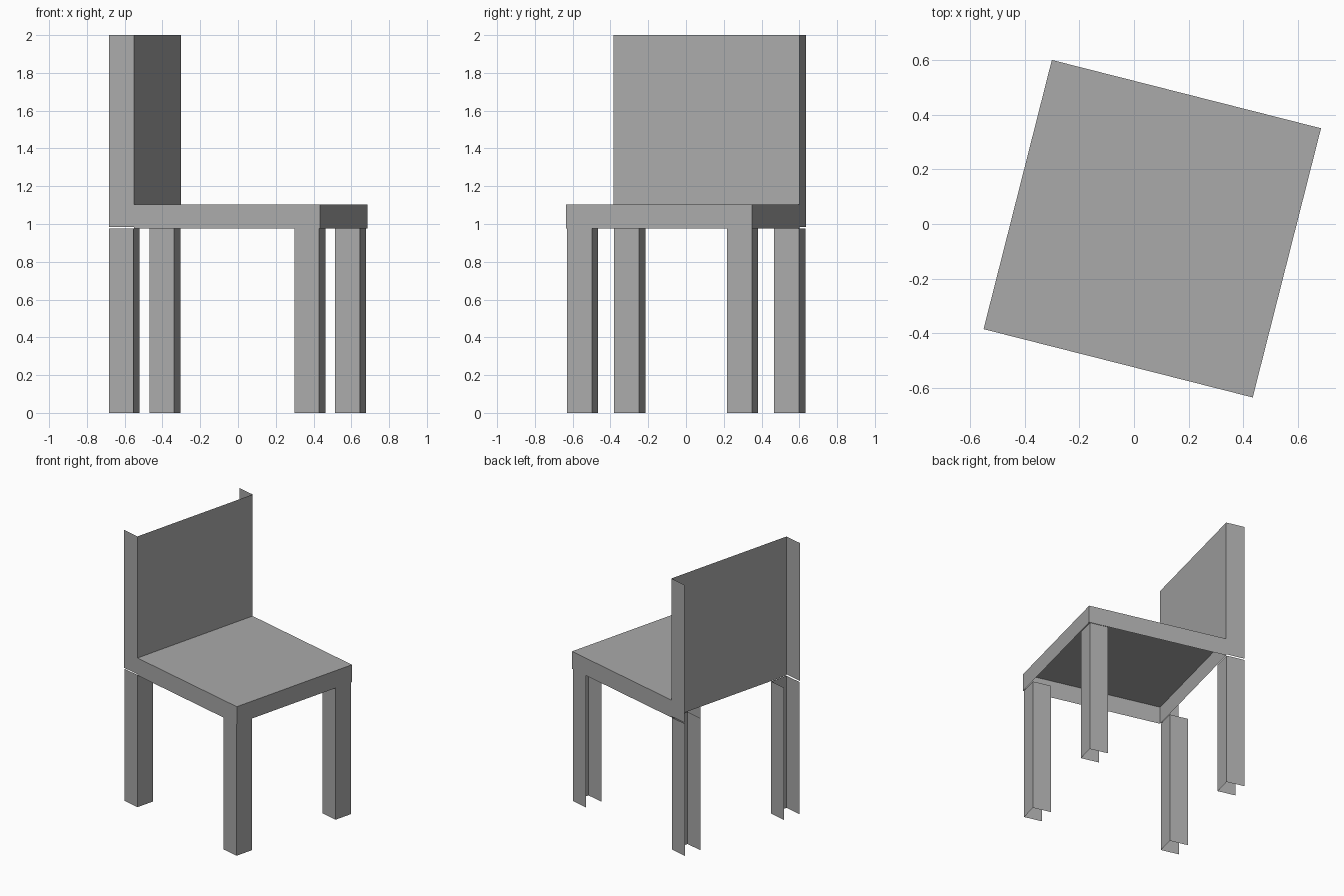
import bpy, bmesh, math
from mathutils import Matrix, Vector

cube = bpy.data.objects.get("Cube")
if cube:
    bpy.data.objects.remove(cube, do_unlink=True)

grey = bpy.data.materials.new("plain grey")
grey.use_nodes = True
grey.diffuse_color = (0.4, 0.4, 0.4, 1)
grey.node_tree.nodes["Principled BSDF"].inputs["Base Color"].default_value = (0.4, 0.4, 0.4, 1)

# The chair is turned on the floor; local +x is its front, origin at a rear seat corner
PLACE = Matrix.Translation((-0.551, -0.385, 0)) @ Matrix.Rotation(math.radians(-14.24), 4, "Z")
SIDE = 1.017      # seat width and depth
THICK = 0.137     # leg and backrest depth
SEAT_LOW, SEAT_TOP = 0.975, 1.103

DIRECTIONS = {"+x": (1, 0, 0), "-x": (-1, 0, 0), "+y": (0, 1, 0),
              "-y": (0, -1, 0), "+z": (0, 0, 1), "-z": (0, 0, -1)}


def open_box(name, low, high, open_sides):
    """Box of thin sheets with the listed sides left open."""
    low, high = Vector(low), Vector(high)
    bm = bmesh.new()
    bmesh.ops.create_cube(bm, size=1)
    bm.normal_update()
    gone = [f for f in bm.faces
            if any(f.normal.dot(Vector(DIRECTIONS[s])) > 0.9 for s in open_sides)]
    bmesh.ops.delete(bm, geom=gone, context="FACES")
    fit = Matrix.Translation((low + high) / 2) @ Matrix.Diagonal((*(high - low), 1))
    bm.transform(PLACE @ fit)
    mesh = bpy.data.meshes.new(name)
    bm.to_mesh(mesh)
    bm.free()
    mesh.materials.append(grey)
    obj = bpy.data.objects.new(name, mesh)
    bpy.context.collection.objects.link(obj)


# Seat: top sheet with an apron, open underneath
open_box("seat", (0, 0, SEAT_LOW), (SIDE, SIDE, SEAT_TOP), ["-z"])

# Backrest: front panel with side flanges, open at the rear, top and bottom
open_box("backrest", (-THICK, 0, SEAT_TOP), (0, SIDE, 2), ["-x", "+z", "-z"])

# Lower ends of the flanges, running down beside the seat
open_box("backrest_side_ends", (-THICK, 0, 0.983), (0, SIDE, SEAT_TOP),
         ["+x", "-x", "+z", "-z"])

# Legs: channels open toward the rear
for row, x in (("rear", -0.004), ("front", SIDE - 0.006)):
    for side, y in (("right", 0.003), ("left", SIDE - 0.003 - THICK)):
        open_box(f"{row}_{side}_leg", (x - THICK + 0.003, y, 0), (x, y + THICK, SEAT_LOW),
                 ["-x", "+z", "-z"])
